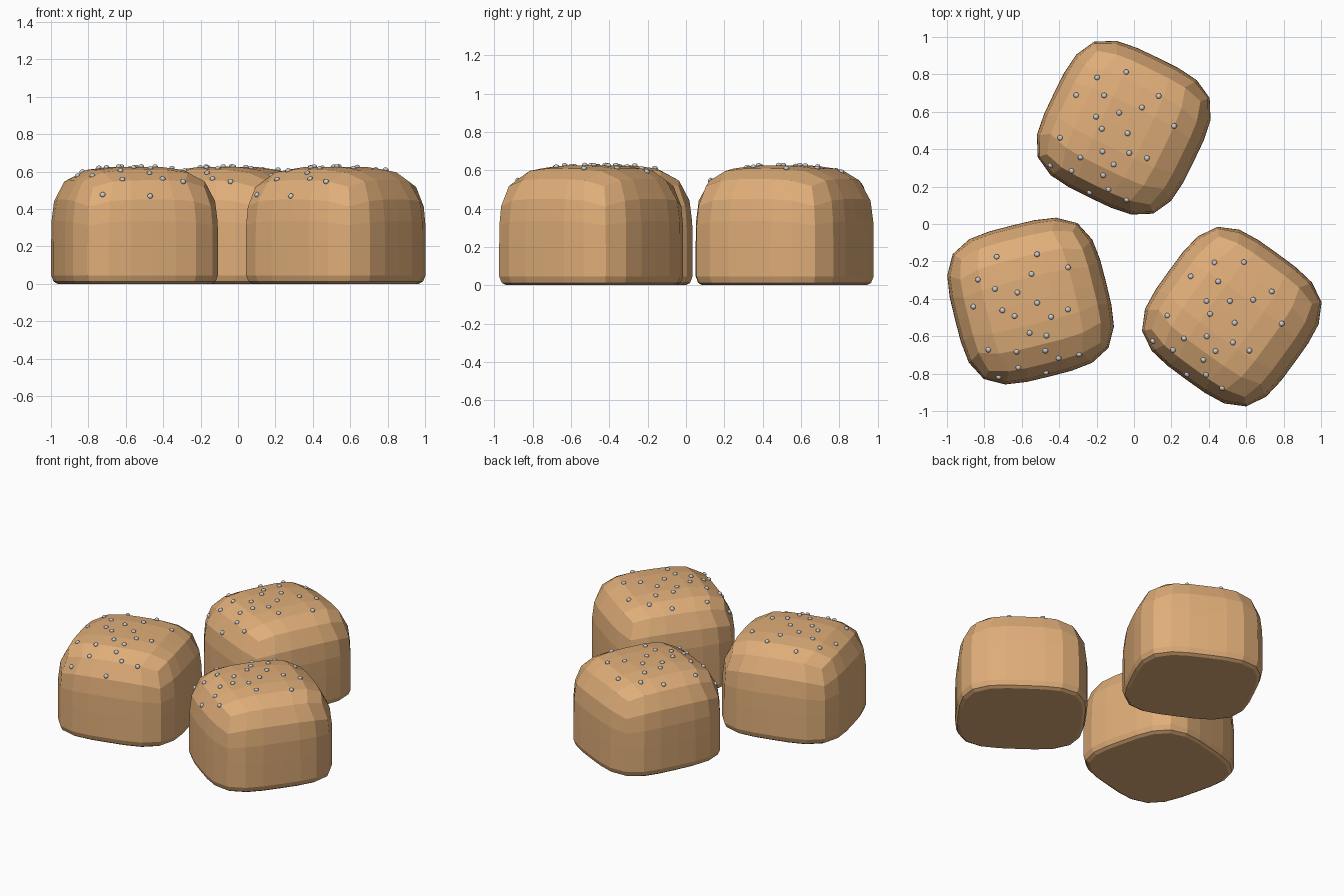
import bpy, bmesh, math
from mathutils import Vector, Matrix
from mathutils.bvhtree import BVHTree

if "Cube" in bpy.data.objects:
    bpy.data.objects.remove(bpy.data.objects["Cube"])

R, N, Z0 = 0.416, 3.63, 0.21      # half width, squareness, height of dome base
BUNS = [("left", -0.553, -0.412, 14), ("right", 0.523, -0.495, -36), ("back", -0.055, 0.515, -26)]
SEEDS = [(-.118, .272), (.094, .234), (.238, .126), (-.244, .179), (.04, .139), (-.169, .109),
         (-.057, .061), (-.303, .045), (.032, -.018), (-.158, -.012), (-.102, -.057),
         (.086, -.109), (.183, -.092), (-.046, -.164), (.038, -.2), (-.281, -.198),
         (-.138, -.244), (.013, -.276), (.072, -.332), (.183, -.339), (-.149, -.329),
         (-.263, -.352), (-.012, -.39)]

crust = bpy.data.materials.new("crust")
crust.diffuse_color = (0.74, 0.42, 0.19, 1)
crust.use_nodes = True
crust.node_tree.nodes["Principled BSDF"].inputs["Base Color"].default_value = crust.diffuse_color


def bun_bmesh():
    """Squarish dome on straight walls with a small bevel at the flat base."""
    bm = bmesh.new()
    bmesh.ops.create_cube(bm, size=2)
    bmesh.ops.subdivide_edges(bm, edges=bm.edges[:], cuts=5, use_grid_fill=True)
    bmesh.ops.delete(bm, geom=[v for v in bm.verts if v.co.z < -0.1], context='VERTS')
    steps = [0, 0.3, 0.6, 1]
    for v in bm.verts:
        p = Vector([math.copysign(steps[round(abs(c) * 3)], c) for c in v.co])
        p *= R / sum(abs(c) ** N for c in p) ** (1 / N)
        v.co = p + Vector((0, 0, Z0))
    # walls and base bevel
    ring = [e for e in bm.edges if e.is_boundary]
    for z, s in [(0.045, 1), (0.012, 0.972), (0.0, 0.925)]:
        new = bmesh.ops.extrude_edge_only(bm, edges=ring)["geom"]
        ring = [g for g in new if isinstance(g, bmesh.types.BMEdge) and g.is_boundary]
        for v in {v for e in ring for v in e.verts}:
            k = s if z == 0.045 else s / (1 if z == 0.012 else 0.972)
            v.co = (v.co.x * k, v.co.y * k, z)
    bmesh.ops.contextual_create(bm, geom=ring)
    bmesh.ops.recalc_face_normals(bm, faces=bm.faces[:])
    return bm


def seeds_bmesh(tree):
    """Slightly flattened seeds resting on the crust."""
    bm = bmesh.new()
    for x, y in SEEDS:
        loc, nor, _, _ = tree.ray_cast(Vector((x, y, 2)), Vector((0, 0, -1)))
        m = Matrix.Translation(loc + nor * 0.003) @ nor.to_track_quat('Z', 'Y').to_matrix().to_4x4()
        m = m @ Matrix.Diagonal((1, 1, 0.75, 1))
        bmesh.ops.create_uvsphere(bm, u_segments=10, v_segments=6, radius=0.015, matrix=m)
    return bm


def to_mesh(bm, name):
    me = bpy.data.meshes.new(name)
    bm.to_mesh(me)
    bm.free()
    return me


bun = bun_bmesh()
seed_mesh = to_mesh(seeds_bmesh(BVHTree.FromBMesh(bun)), "seeds")
seed_mesh.polygons.foreach_set("use_smooth", [True] * len(seed_mesh.polygons))
bun_mesh = to_mesh(bun, "bun")
bun_mesh.materials.append(crust)

# three turned buns, each with the same sprinkle of seeds
for name, x, y, deg in BUNS:
    for part, me in (("bun", bun_mesh), ("seeds", seed_mesh)):
        ob = bpy.data.objects.new(f"{name}_{part}", me)
        ob.location = (x, y, 0)
        ob.rotation_euler.z = math.radians(deg)
        bpy.context.collection.objects.link(ob)
